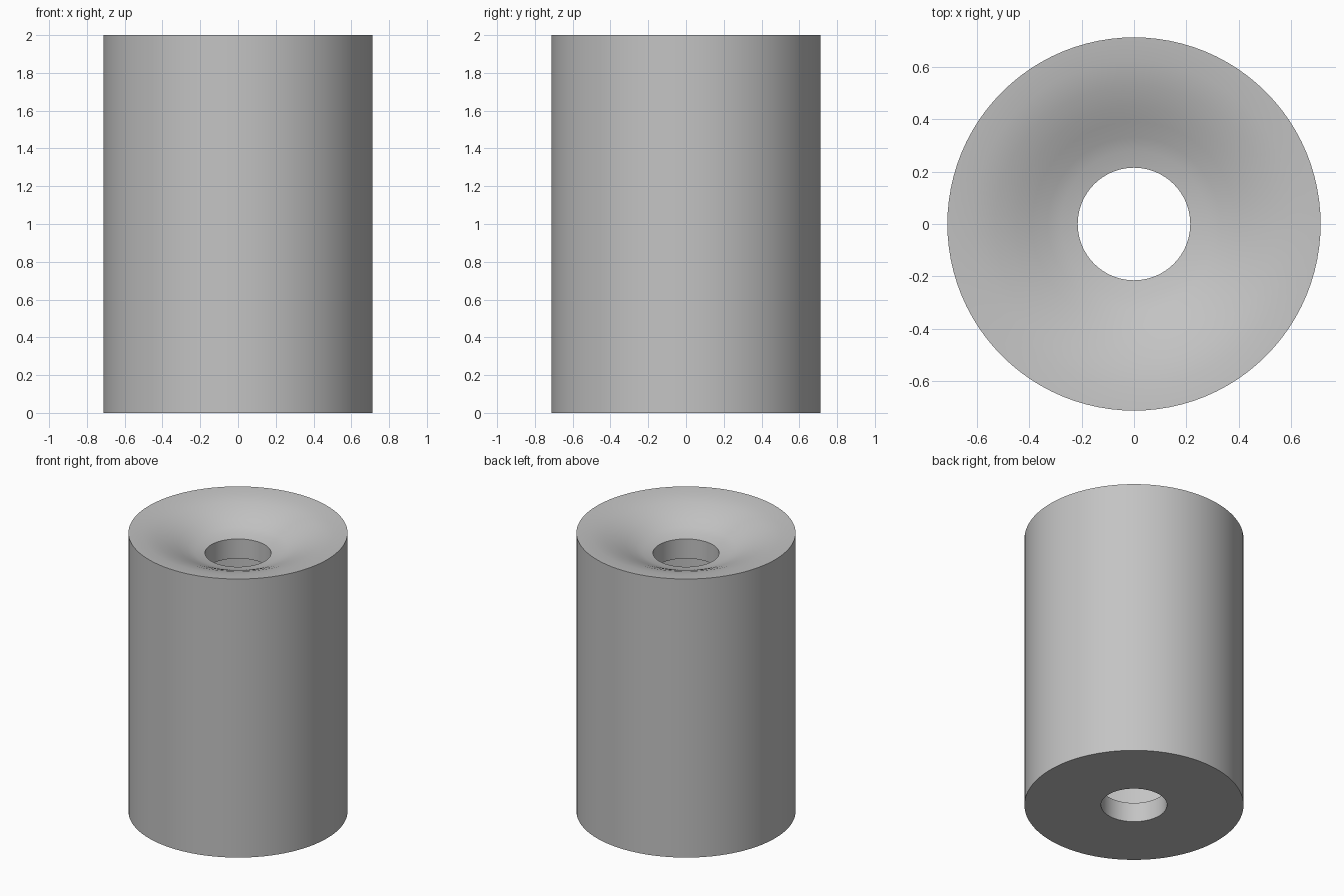
import bpy, bmesh, math
from mathutils import Vector

cube = bpy.data.objects.get("Cube")
if cube:
    bpy.data.objects.remove(cube)

SEGMENTS = 96
OUTER, HOLE, HEIGHT, WALL = 0.713, 0.215, 2.0, 0.14

grey = bpy.data.materials.new("plain_grey")
grey.use_nodes = True
colour = (0.55, 0.55, 0.55, 1)
grey.diffuse_color = colour
grey.node_tree.nodes["Principled BSDF"].inputs["Base Color"].default_value = colour

# Dished top: radius and depth below the rim
dish = [(OUTER, 0), (0.62, 0.008), (0.53, 0.03), (0.45, 0.06),
        (0.39, 0.086), (0.33, 0.114), (0.28, 0.132), (HOLE, 0.145)]
inner = OUTER - WALL

# Closed section: base, outer wall, dished top, then the hollow inside
profile = [(HOLE, 0), (OUTER, 0)]
profile += [(r, HEIGHT - d) for r, d in dish]
profile += [(r, HEIGHT - d - WALL) for r, d in reversed(dish) if r < inner]
profile += [(inner, HEIGHT - 0.02 - WALL), (inner, WALL), (HOLE, WALL)]

# Revolve the section around the upright axis
bm = bmesh.new()
verts = [bm.verts.new((r, 0, z)) for r, z in profile]
edges = [bm.edges.new((a, b)) for a, b in zip(verts, verts[1:] + verts[:1])]
bmesh.ops.spin(bm, geom=verts + edges, axis=Vector((0, 0, 1)), cent=Vector(),
               angle=math.tau, steps=SEGMENTS, use_merge=True)
bmesh.ops.remove_doubles(bm, verts=bm.verts, dist=0.0001)
bmesh.ops.recalc_face_normals(bm, faces=bm.faces)

mesh = bpy.data.meshes.new("hollow_cylinder")
bm.to_mesh(mesh)
bm.free()
mesh.materials.append(grey)
body = bpy.data.objects.new("hollow_cylinder", mesh)
bpy.context.collection.objects.link(body)

# Smooth walls with crisp rims
bpy.ops.object.select_all(action="DESELECT")
body.select_set(True)
bpy.context.view_layer.objects.active = body
bpy.ops.object.shade_smooth_by_angle(angle=math.radians(35))
